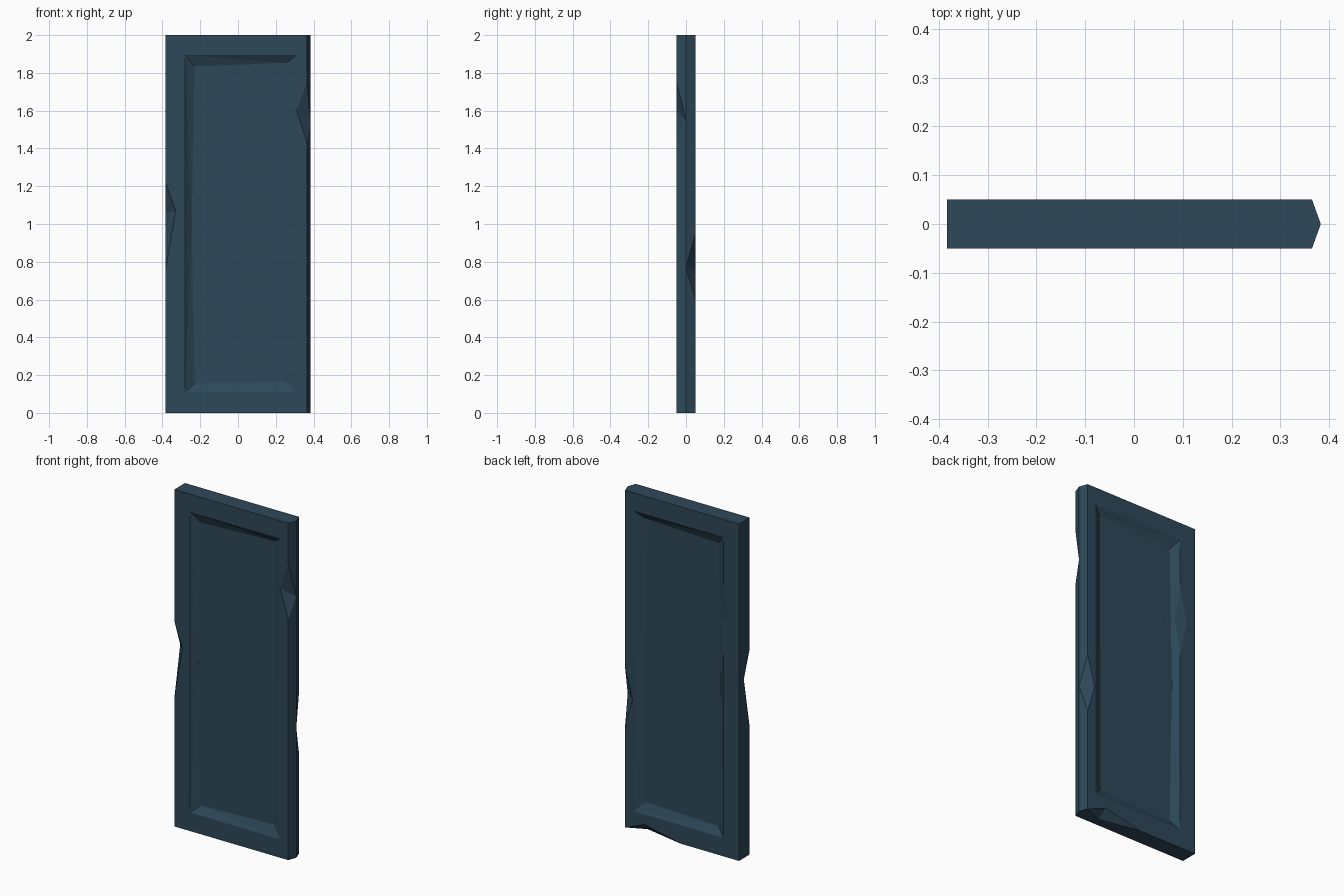
import bpy, bmesh
from mathutils import Vector

if "Cube" in bpy.data.objects:
    bpy.data.objects.remove(bpy.data.objects["Cube"])

slate = bpy.data.materials.new("dark slate blue")
slate.diffuse_color = (0.027, 0.065, 0.098, 1)
slate.use_nodes = True
slate.node_tree.nodes["Principled BSDF"].inputs["Base Color"].default_value = slate.diffuse_color


def hull(name, points):
    """Convex solid around a few points."""
    bm = bmesh.new()
    for p in points:
        bm.verts.new(p)
    bmesh.ops.convex_hull(bm, input=bm.verts[:])
    bmesh.ops.recalc_face_normals(bm, faces=bm.faces[:])
    bmesh.ops.dissolve_limit(bm, angle_limit=0.001, verts=bm.verts[:], edges=bm.edges[:])
    me = bpy.data.meshes.new(name)
    bm.to_mesh(me)
    bm.free()
    me.materials.append(slate)
    ob = bpy.data.objects.new(name, me)
    bpy.context.collection.objects.link(ob)
    return ob


def chip(a, b, t1, t2):
    """Notch cutter: edge runs a to b, bottom crease runs t1 to t2."""
    a, b, t1, t2 = map(Vector, (a, b, t1, t2))
    m = (t1 + t2) / 2
    d = (t1 - t2) * 0.4
    return hull("chip_cutter", [t1 + d, t2 - d, a + (a - m) * 0.5, b + (b - m) * 0.5])


def recess(side):
    """Sunken panel cutter with slightly uneven hand-cut slopes."""
    outer = [(-.28, .11), (.31, .11), (.31, 1.895), (-.28, 1.895)]
    inner = [(-.23, .155), (.25, .17), (.257, 1.853), (-.23, 1.835), (-.245, 1.0)]
    pts = [(x, side * y, z) for y in (.05, .08) for x, z in outer]
    pts += [(x, side * .022, z) for x, z in inner]
    return hull("recess_cutter", pts)


# Slab with one pointed long edge
profile = [(-.383, -.05), (.365, -.05), (.383, 0), (.365, .05), (-.383, .05)]
slab = hull("stone_slab", [(x, y, z) for z in (0, 2) for x, y in profile])

# Front and back panels, then chipped edges
cutters = [
    recess(-1), recess(1),
    chip((-.383, -.05, 1.22), (-.383, -.05, .76), (-.33, -.05, 1.07), (-.383, .005, 1.06)),
    chip((.365, -.05, 1.75), (.365, -.05, 1.43), (.31, -.05, 1.6), (.383, 0, 1.55)),
    chip((.365, .05, .95), (.365, .05, .6), (.315, .05, .77), (.383, 0, .77)),
    chip((.36, .05, 0), (0, .05, 0), (.24, .05, .05), (.25, 0, 0)),
    chip((-.28, .05, 1.62), (-.28, .05, 1.19), (-.325, .05, 1.4), (-.245, .029, 1.4)),
]
for c in cutters:
    c.hide_render = True
    mod = slab.modifiers.new("cut", 'BOOLEAN')
    mod.operation = 'DIFFERENCE'
    mod.solver = 'EXACT'
    mod.object = c

# Bake the cuts and clear the helpers
deps = bpy.context.evaluated_depsgraph_get()
baked = bpy.data.meshes.new_from_object(slab.evaluated_get(deps))
slab.modifiers.clear()
slab.data = baked
for c in cutters:
    bpy.data.objects.remove(c)
